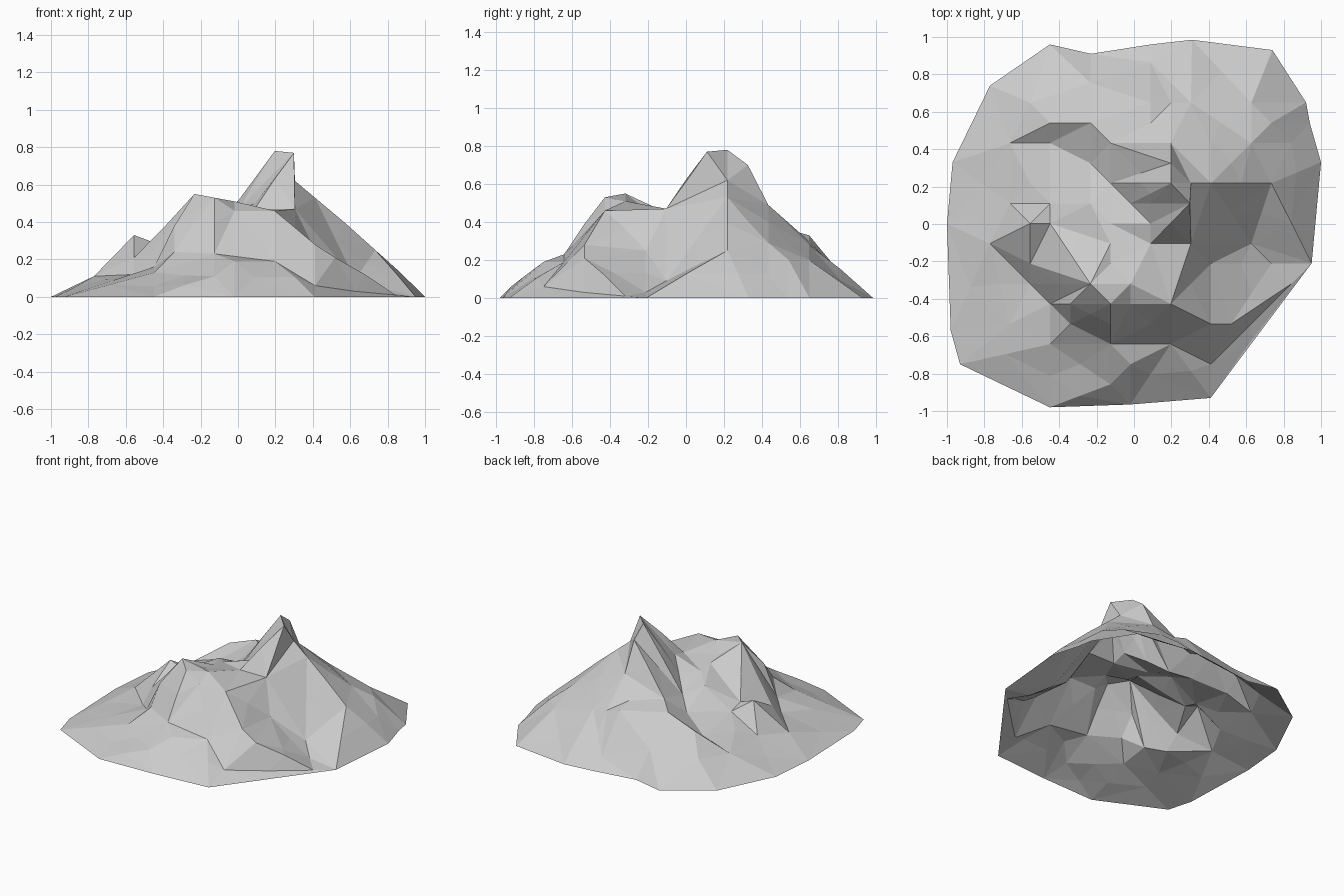
import bpy
import bmesh
import random
from mathutils import Vector
from mathutils.geometry import delaunay_2d_cdt

default_cube = bpy.data.objects.get("Cube")
if default_cube:
    bpy.data.objects.remove(default_cube, do_unlink=True)

random.seed(4)
CELL = 0.1075
GRID_SHIFT = Vector((-0.018, 0.003))

positions, heights, crease_edges, known = [], [], [], {}


def point(spot):
    """Register one grid point (column, row, height in hundredths) and return its index."""
    if spot not in known:
        column, row, height = spot
        known[spot] = len(positions)
        positions.append(Vector((column, row)) * CELL + GRID_SHIFT)
        heights.append(height / 100)
    return known[spot]


def crest(*spots):
    """Add a line of points that stays a sharp edge of the terrain."""
    indices = [point(spot) for spot in spots]
    crease_edges.extend(zip(indices, indices[1:]))


def slope(*spots):
    """Add loose points that only bend a slope."""
    for spot in spots:
        point(spot)


# Foot of the mountain on the ground, counter-clockwise
foot = [
    (-1, 0), (-.98, -.57), (-.93, -.75), (-.45, -.98), (-.02, -.965), (.41, -.93),
    (.95, -.21), (1, .33), (.94, .54), (.92, .65), (.74, .93), (.31, .985),
    (.09, .96), (-.23, .91), (-.45, .96), (-.77, .74), (-.97, .33),
]
positions.extend(Vector(spot) for spot in foot)
heights.extend(0 for spot in foot)

# Points where several crests meet
summit = (2, 2, 78)
summit_front = (2.95, 1, 77)
saddle_east = (3, -1, 47)
east_ledge = (3, 2, 62)
east_knee = (7, 2, 25)
terrace_corner = (2, -4, 46)
fold_top = (5, -5, 21)
fold_bottom = (4, -7, 6)
cliff_top = (-1, -4, 53)
lower_front = (-3, -5, 24)
spur_start = (2, 4, 49)
spur_shoulder = (1, 6, 33)
ridge_step = (-2, 5, 36)
west_tooth = (-5, 0, 33)

# Summit, its north spur and its east ridge
crest(summit_front, summit, (2, 3, 70), spur_start, (1, 5, 36), spur_shoulder, (1, 8, 7))
crest(spur_shoulder, (2, 6, 30), (1, 8, 7))
crest(summit, east_ledge, (4, 2, 53), east_knee)
crest(summit_front, east_ledge, saddle_east)

# Steep front face of the summit, running out to the east gully
crest(summit_front, (1, -1, 47), saddle_east, (4, -2, 25), (6, -1, 9), east_knee)

# High terrace with its cliff edge and the south-east fold
crest(cliff_top, (0, -4, 46), terrace_corner, (4, -5, 28), fold_top, (7, -2, 3))
crest(terrace_corner, saddle_east)
crest(fold_top, fold_bottom, (8, -3, 1))

# Lower peak and the cliff below it
crest((0, -3, 51), cliff_top, (-2, -3, 55), (-3, -4, 38), lower_front)
crest(cliff_top, (-1, -6, 23), (2, -6, 19), fold_bottom)

# North-west ridge and the gully beside it
crest(spur_start, (-1, 4, 39), ridge_step, (-4, 5, 28))
crest(ridge_step, spur_shoulder)
crest((-1, 2, 34), (-2, 3, 28), (-4, 4, 20))

# West shoulder above the gully, and the ledge on its south-west side
crest((-1, -1, 45), (-1, 0, 43), (-2, 1, 39), (-4, 1, 26), (-5, 2, 19), (-6, 1, 14))
crest((-4, 0, 29), west_tooth, (-5, -2, 21))
crest((-7, -1, 11), (-5, -3, 12), (-4, -4, 16), lower_front)

# Hollow terrace and outer slopes
slope((-1, -2, 47), (0, 1, 43), (1, 1, 56), (1, 0, 50))
slope((-6, -5, 9), (-4, -6, 13), (0, -7, 19), (-1, -8, 11))
slope((7, 5, 20), (6, 4, 29), (6, 6, 20), (8, 4, 12), (3, 6, 28))
slope((-2, 7, 17), (-5, 6, 14), (-6, 4, 13))

# Triangulate inside the foot while keeping the crests
rim = list(range(len(foot)))
corners, _, triangles, sources, _, _ = delaunay_2d_cdt(
    positions, crease_edges, [rim], 1, 1e-5)

bm = bmesh.new()
for corner, source in zip(corners, sources):
    bm.verts.new((corner.x, corner.y, heights[source[0]]))
bm.verts.ensure_lookup_table()
for triangle in triangles:
    bm.faces.new([bm.verts[i] for i in triangle])

# Break long slopes into smaller, slightly uneven facets
long_edges = [e for e in bm.edges if not e.is_boundary and e.calc_length() > 0.36]
split = bmesh.ops.subdivide_edges(bm, edges=long_edges, cuts=1)
for vert in split["geom_inner"]:
    if isinstance(vert, bmesh.types.BMVert):
        vert.co.z += random.uniform(-0.01, 0.012)
bmesh.ops.triangulate(bm, faces=bm.faces[:])

# Every facet of the hollow shell faces the sky
for face in bm.faces:
    face.smooth = False
    face.normal_update()
    if face.normal.z < 0:
        face.normal_flip()

# Single pale stone colour
stone = bpy.data.materials.new("pale_grey_stone")
stone.use_nodes = True
colour = (0.6, 0.6, 0.6, 1)
stone.diffuse_color = colour
stone.node_tree.nodes["Principled BSDF"].inputs["Base Color"].default_value = colour

mesh = bpy.data.meshes.new("mountain")
bm.to_mesh(mesh)
bm.free()
mesh.materials.append(stone)
bpy.context.collection.objects.link(bpy.data.objects.new("mountain", mesh))
